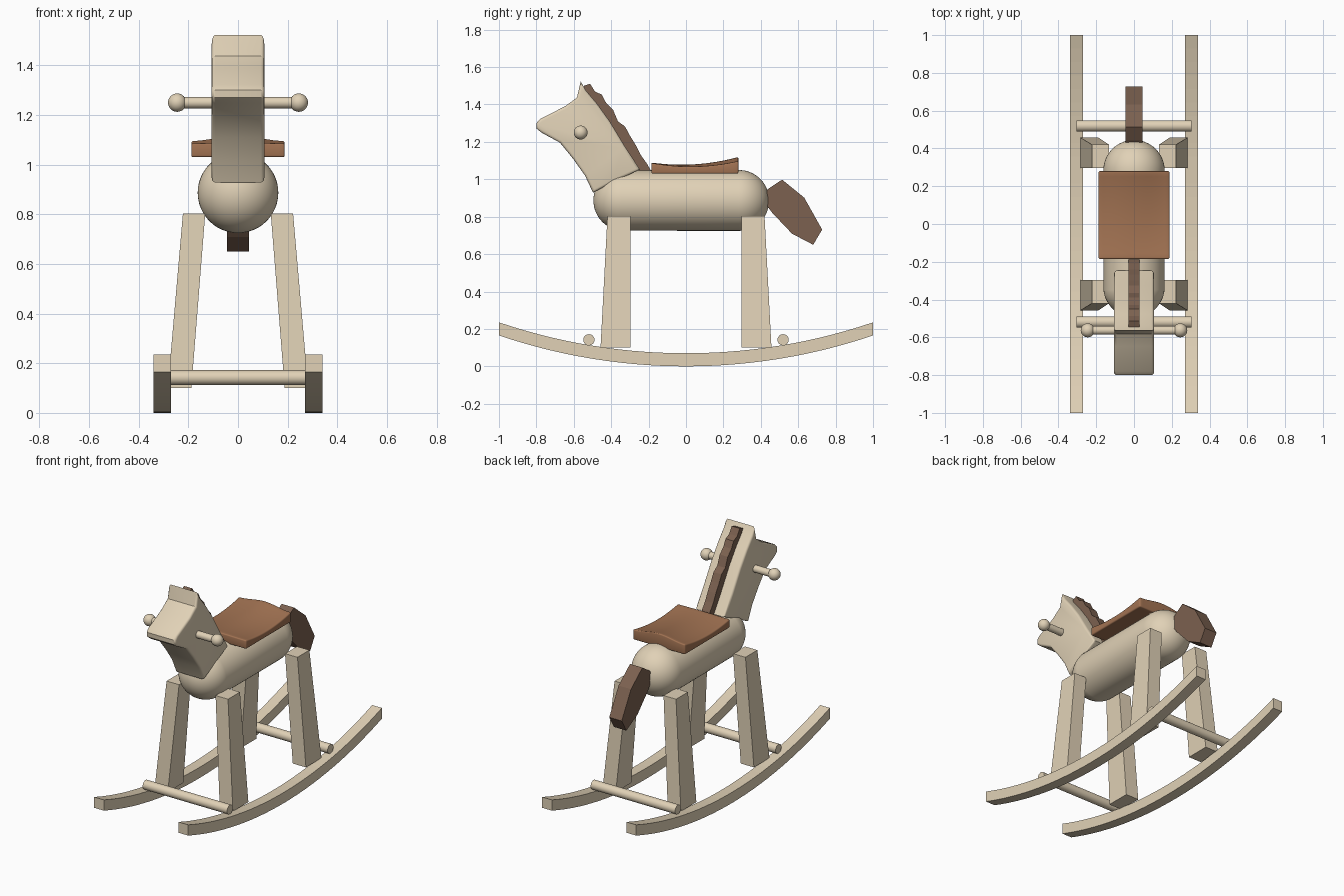
import bpy, bmesh, math
from mathutils import Matrix, Vector

if "Cube" in bpy.data.objects:
    bpy.data.objects.remove(bpy.data.objects["Cube"])


def material(name, rgb):
    m = bpy.data.materials.new(name)
    m.diffuse_color = (*rgb, 1)
    m.use_nodes = True
    m.node_tree.nodes["Principled BSDF"].inputs["Base Color"].default_value = m.diffuse_color
    return m


WOOD = material("pale_wood", (0.75, 0.64, 0.47))
LEATHER = material("seat_brown", (0.36, 0.17, 0.085))
HAIR = material("hair_brown", (0.20, 0.12, 0.08))


def finish(name, bm, mat, smooth=None):
    bmesh.ops.recalc_face_normals(bm, faces=bm.faces[:])
    if smooth:
        for f in bm.faces:
            f.smooth = True
        for e in bm.edges:
            e.smooth = len(e.link_faces) == 2 and e.calc_face_angle(0) < math.radians(smooth)
    me = bpy.data.meshes.new(name)
    bm.to_mesh(me)
    bm.free()
    me.materials.append(mat)
    ob = bpy.data.objects.new(name, me)
    bpy.context.collection.objects.link(ob)
    return ob


def plank(name, pts, x0, x1, mat, bevel=0):
    """Side outline of (y, z) points extruded from x0 to x1."""
    bm = bmesh.new()
    face = bm.faces.new([bm.verts.new((x0, y, z)) for y, z in pts])
    new = bmesh.ops.extrude_face_region(bm, geom=[face], use_keep_orig=True)["geom"]
    bmesh.ops.translate(bm, vec=(x1 - x0, 0, 0),
                        verts=[v for v in new if isinstance(v, bmesh.types.BMVert)])
    if bevel:
        rim = [e for e in bm.edges if abs(e.verts[0].co.x - e.verts[1].co.x) < 1e-5]
        bmesh.ops.bevel(bm, geom=rim, offset=bevel, segments=3, profile=0.5, affect='EDGES')
    return finish(name, bm, mat, 35 if bevel else None)


def dowel(name, y, z, r, half):
    bm = bmesh.new()
    bmesh.ops.create_cone(bm, cap_ends=True, segments=24, radius1=r, radius2=r, depth=2 * half,
                          matrix=Matrix.Translation((0, y, z)) @ Matrix.Rotation(math.pi / 2, 4, 'Y'))
    return finish(name, bm, WOOD, 40)


# Rockers
R = 3.11
N = 28
arc = [(y, R - math.sqrt(R * R - y * y)) for y in (-1 + 2 * i / N for i in range(N + 1))]
outline = arc + [(y, z + 0.07) for y, z in reversed(arc)]
plank("right_rocker", outline, 0.27, 0.34, WOOD)
plank("left_rocker", outline, -0.34, -0.27, WOOD)

# Splayed legs
for sx, side in ((1, "right"), (-1, "left")):
    for sy, end in ((1, "rear"), (-1, "front")):
        bm = bmesh.new()
        bmesh.ops.create_cube(bm, size=2)
        for v in bm.verts:
            top, out, away = v.co.z > 0, v.co.x > 0, v.co.y > 0
            x = (0.222 if out else 0.132) if top else (0.283 if out else 0.188)
            y = (0.42 if top else 0.457) if away else 0.297
            v.co = Vector((sx * x, sy * y, 0.803 if top else 0.10))
        finish(f"{end}_{side}_leg", bm, WOOD)

# Cross bars between the rockers
dowel("front_cross_bar", -0.519, 0.142, 0.03, 0.305)
dowel("rear_cross_bar", 0.519, 0.142, 0.03, 0.305)

# Capsule body
bm = bmesh.new()
bmesh.ops.create_uvsphere(bm, u_segments=48, v_segments=32, radius=0.1625,
                          matrix=Matrix.Rotation(math.pi / 2, 4, 'X'))
for v in bm.verts:
    v.co.y += 0.2825 if v.co.y > -1e-5 else -0.3325
    v.co.z += 0.887
finish("body", bm, WOOD, 40)

# Head and neck
neck_back = [(-0.246, 1.052), (-0.326, 1.175), (-0.407, 1.309), (-0.476, 1.405), (-0.535, 1.475)]
face_line = [(-0.563, 1.523), (-0.583, 1.437), (-0.647, 1.39), (-0.78, 1.323), (-0.80, 1.30),
             (-0.798, 1.27), (-0.77, 1.248), (-0.674, 1.196), (-0.604, 1.11), (-0.54, 1.02),
             (-0.497, 0.928), (-0.38, 0.99)]
plank("head", neck_back + face_line, -0.106, 0.106, WOOD, 0.014)

# Scalloped mane
mane_back = [(-0.545, 1.50), (-0.513, 1.511), (-0.487, 1.47), (-0.45, 1.452), (-0.428, 1.41),
             (-0.39, 1.372), (-0.364, 1.31), (-0.326, 1.282), (-0.30, 1.234), (-0.267, 1.18),
             (-0.24, 1.127), (-0.209, 1.084), (-0.187, 1.045)]
plank("mane", mane_back + [(y - 0.008, z - 0.004) for y, z in neck_back], -0.029, 0.029, HAIR)

# Handle with end knobs
dowel("handle", -0.563, 1.25, 0.023, 0.24)
for sx, side in ((1, "right"), (-1, "left")):
    bm = bmesh.new()
    bmesh.ops.create_uvsphere(bm, u_segments=24, v_segments=16, radius=0.037,
                              matrix=Matrix.Translation((sx * 0.245, -0.563, 1.25)))
    finish(f"{side}_handle_knob", bm, WOOD, 40)

# Dished seat with a soft ridge along the middle
bm = bmesh.new()
bmesh.ops.create_grid(bm, x_segments=16, y_segments=16, size=1)
new = bmesh.ops.extrude_face_region(bm, geom=bm.faces[:], use_keep_orig=True)["geom"]
top = {v for v in new if isinstance(v, bmesh.types.BMVert)}
for v in bm.verts:
    u, t = v.co.x, v.co.y
    ridge = 0.5 + 0.5 * math.cos(math.pi * u)
    edge = 1.068 + 0.024 * (t + 0.1) ** 2
    rise = 0.012 + 0.010 * t
    v.co = Vector((0.188 * u, 0.0475 + 0.2325 * t, edge + rise * ridge if v in top else 1.03))
bm.normal_update()
bmesh.ops.recalc_face_normals(bm, faces=bm.faces[:])
rim = [e for e in bm.edges if e.calc_face_angle(0) > 1]
bmesh.ops.bevel(bm, geom=rim, offset=0.008, segments=3, profile=0.5, affect='EDGES')
finish("seat", bm, LEATHER, 40)

# Tail
plank("tail", [(0.432, 0.942), (0.444, 0.952), (0.514, 0.998), (0.632, 0.902), (0.728, 0.731),
               (0.68, 0.65), (0.567, 0.709), (0.46, 0.822), (0.432, 0.86)], -0.045, 0.045, HAIR)
